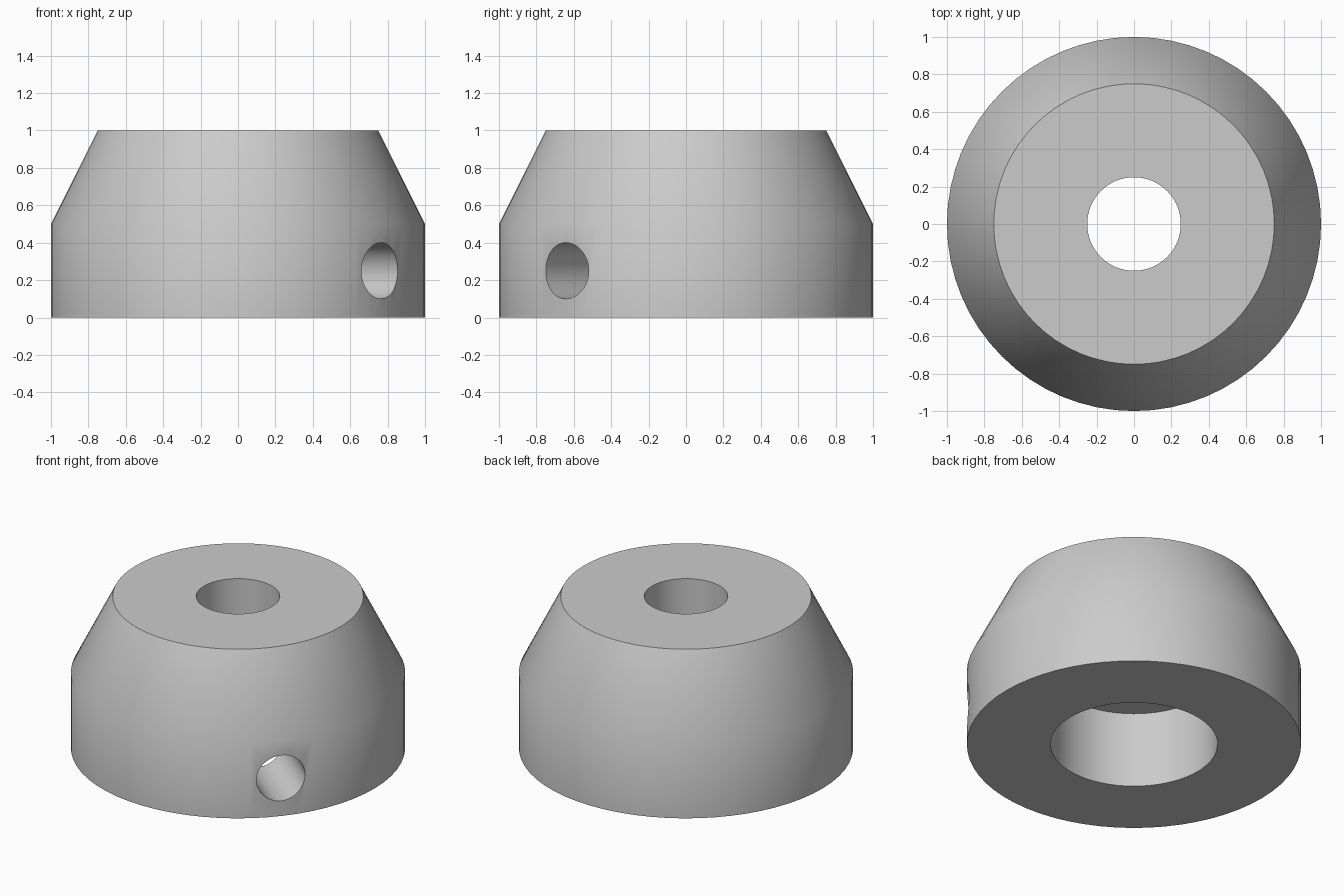
import bpy
import bmesh
import math
from mathutils import Matrix, Vector

SIDES = 64
HOLE_ANGLE = math.radians(-40)

default = bpy.data.objects.get("Cube")
if default:
    bpy.data.objects.remove(default, do_unlink=True)

grey = bpy.data.materials.new("light grey")
grey.use_nodes = True
colour = (0.6, 0.6, 0.6, 1)
grey.diffuse_color = colour
grey.node_tree.nodes["Principled BSDF"].inputs["Base Color"].default_value = colour


def make_object(name, bm):
    bmesh.ops.recalc_face_normals(bm, faces=bm.faces)
    mesh = bpy.data.meshes.new(name)
    bm.to_mesh(mesh)
    bm.free()
    mesh.materials.append(grey)
    obj = bpy.data.objects.new(name, mesh)
    bpy.context.collection.objects.link(obj)
    return obj


# Collar: closed (radius, height) section with a taper and a stepped bore
section = [(0.5, 0), (1, 0), (1, 0.5), (0.75, 1), (0.25, 1), (0.25, 0.5), (0.5, 0.5)]
bm = bmesh.new()
verts = [bm.verts.new((r, 0, z)) for r, z in section]
edges = [bm.edges.new((v, verts[(i + 1) % len(verts)])) for i, v in enumerate(verts)]
bmesh.ops.spin(bm, geom=verts + edges, cent=(0, 0, 0), axis=(0, 0, 1),
               angle=math.tau, steps=SIDES, use_merge=True)
bmesh.ops.remove_doubles(bm, verts=bm.verts, dist=0.0001)
collar = make_object("tapered_collar", bm)

# Radial screw hole through one side of the lower wall
direction = Vector((math.cos(HOLE_ANGLE), math.sin(HOLE_ANGLE), 0))
bm = bmesh.new()
bmesh.ops.create_cone(
    bm, cap_ends=True, segments=SIDES, radius1=0.15, radius2=0.15, depth=1.2,
    matrix=Matrix.Translation(direction * 0.7 + Vector((0, 0, 0.25)))
    @ direction.to_track_quat("Z", "Y").to_matrix().to_4x4())
cutter = make_object("screw_hole_cutter", bm)
cutter.hide_render = True

cut = collar.modifiers.new("screw hole", "BOOLEAN")
cut.operation = "DIFFERENCE"
cut.solver = "EXACT"
cut.object = cutter

bpy.ops.object.select_all(action="DESELECT")
collar.select_set(True)
bpy.context.view_layer.objects.active = collar
bpy.ops.object.modifier_apply(modifier=cut.name)
bpy.data.objects.remove(cutter, do_unlink=True)

# Smooth walls, including the soft break below the taper
bpy.ops.object.shade_smooth_by_angle(angle=math.radians(30))
